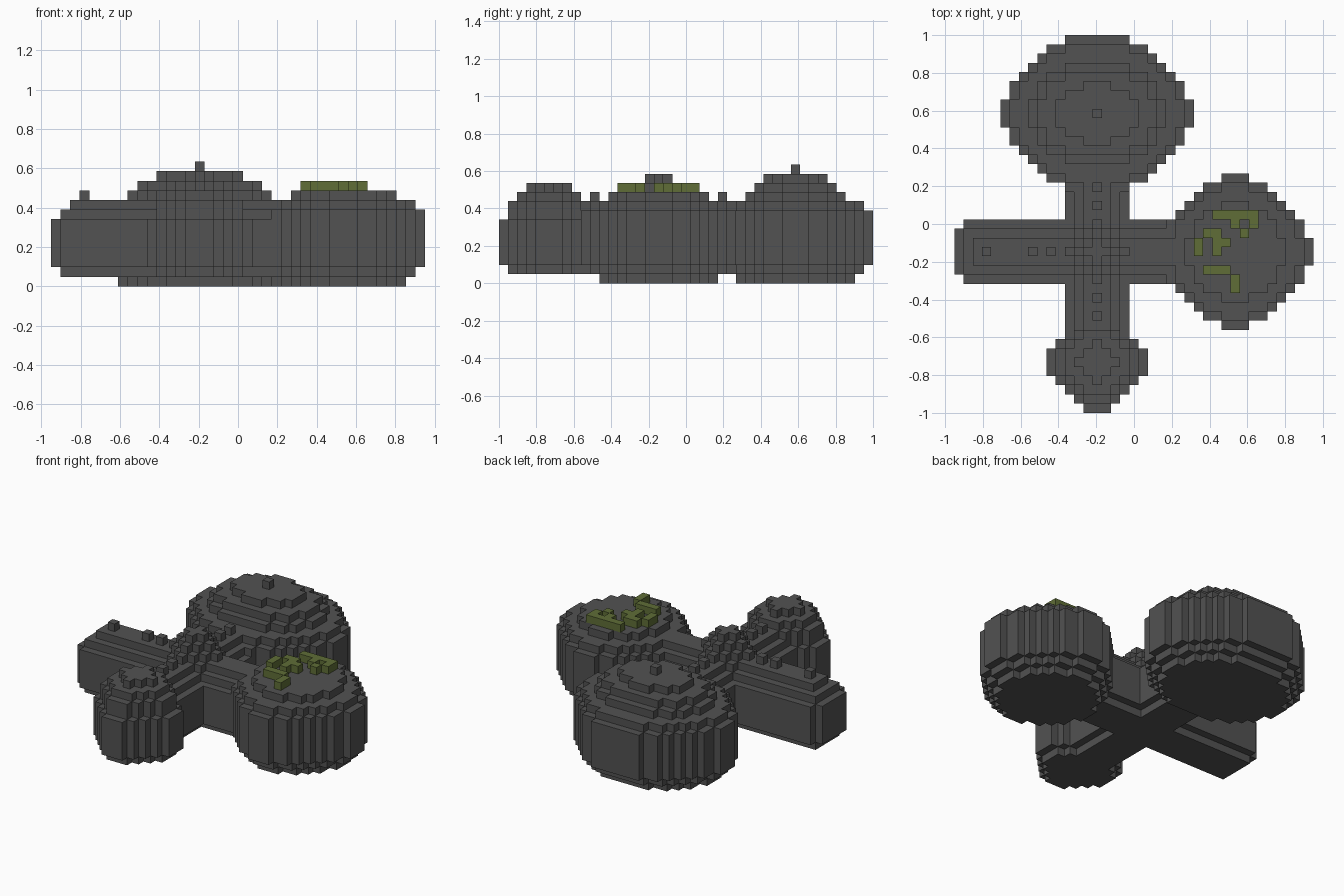
import bpy
import bmesh
from mathutils import Vector

if "Cube" in bpy.data.objects:
    bpy.data.objects.remove(bpy.data.objects["Cube"], do_unlink=True)

CELL = 2 / 41
ORIGIN = Vector((-39 / 2, -41 / 2, 0))
HUB = (15, 17)


def material(name, rgb):
    mat = bpy.data.materials.new(name)
    mat.use_nodes = True
    mat.diffuse_color = (*rgb, 1)
    mat.node_tree.nodes["Principled BSDF"].inputs["Base Color"].default_value = (*rgb, 1)
    return mat


stone = material("dark_grey", (0.085, 0.085, 0.085))
moss = material("moss_green", (0.115, 0.155, 0.038))


def inset(rows, times):
    """Shrink a list of half widths by one cell, several times."""
    for _ in range(times):
        rows = [min(a - 1, b) for a, b in zip(rows, rows[1:])]
    return rows


def disc(centre, rows, k):
    cx, cy = centre
    return {(cx + dx, cy + s * dy, k)
            for dy, half in enumerate(rows) for s in (-1, 1)
            for dx in range(-half, half + 1)}


def dome(centre, rows, insets):
    """Stack discs; insets maps each level to its inset count."""
    cells = set()
    for k, times in insets.items():
        cells |= disc(centre, inset(rows, times), k)
    return cells


def arm(direction, length):
    """Bevelled corridor running out from the hub."""
    dx, dy = direction
    widths = {1: 2, 7: 2, 8: 1, **{k: 3 for k in range(2, 7)}}
    cells = set()
    for k, half in widths.items():
        reach = length - (3 - half)
        for a in range(reach + 1):
            for b in range(-half, half + 1):
                if not (a == reach and abs(b) == half == 3):
                    cells.add((HUB[0] + a * dx - b * dy, HUB[1] + a * dy + b * dx, k))
    return cells


walls = {k: 0 for k in range(2, 8)}
parts = {}

# Large rear dome with a flat cap and a knob
rear = (15, 32)
parts["rear_dome"] = (dome(rear, [10, 10, 9, 9, 8, 7, 6, 5, 3],
                           {0: 2, 1: 1, **walls, 8: 1, 9: 3, 10: 4})
                      | disc(rear, [4, 4, 3, 1], 11) | disc(rear, [0], 12))

# Round side dome
side = (30, 17)
parts["left_dome"] = (dome(side, [8, 8, 7, 7, 6, 5, 4, 3, 1],
                           {0: 2, 1: 1, **walls, 8: 1, 9: 3}), stone)
parts["rear_dome"] = (parts["rear_dome"], stone)

# Small front dome
front = (15, 5)
parts["front_dome"] = (dome(front, [5, 5, 4, 3, 2, 1],
                            {1: 1, **walls, 7: 1, 8: 1, 9: 2})
                       | disc(front, [2, 1, 0], 10), stone)

# Stepped mound over the crossing
mound = set()
for step in range(4):
    mound |= disc(HUB, list(range(4 - step, -1, -1)), 8 + step)
parts["hub_mound"] = (mound, stone)

# Corridors
for name, direction, length in (("right_arm", (-1, 0), 15), ("left_arm", (1, 0), 10),
                                ("rear_arm", (0, 1), 10), ("front_arm", (0, -1), 9)):
    parts[name] = (arm(direction, length), stone)

# Roof knobs
knobs = {(i, HUB[1], 9) for i in (3, 8, 10)} | {(HUB[0], j, 9) for j in (10, 12, 22, 24)}
parts["roof_knobs"] = (knobs, stone)

# Moss patches on the side dome, as offsets per row
patches = {4: (-2, -1, 0, 1, 2), 3: (0, 2), 2: (-3, -2, 1), 1: (-4, -2, -1),
           0: (-4, -2), -2: (-3, -2, -1), -3: (0,), -4: (0,)}
parts["moss_patches"] = ({(side[0] + dx, side[1] + dy, 10)
                          for dy, row in patches.items() for dx in row}, moss)

solid = set().union(*(cells for cells, _ in parts.values()))
taken = set()


def build(name, cells, mat):
    """Skin the outside of a set of cells and merge flat faces."""
    bm = bmesh.new()
    corners = {}

    def vert(p):
        key = tuple(round(c) for c in p)
        if key not in corners:
            corners[key] = bm.verts.new((Vector(key) + ORIGIN) * CELL)
        return corners[key]

    for cell in sorted(cells):
        base = Vector(cell)
        for axis in range(3):
            u, v, n = Vector(), Vector(), Vector()
            n[axis] = u[(axis + 1) % 3] = v[(axis + 2) % 3] = 1
            for sign in (-1, 1):
                if tuple(round(c) for c in base + n * sign) in solid:
                    continue
                p = base + n if sign > 0 else base
                ring = [p, p + u, p + u + v, p + v]
                bm.faces.new([vert(q) for q in (ring if sign > 0 else ring[::-1])])
    bmesh.ops.dissolve_limit(bm, angle_limit=0.01, verts=bm.verts[:], edges=bm.edges[:])
    mesh = bpy.data.meshes.new(name)
    bm.to_mesh(mesh)
    bm.free()
    mesh.materials.append(mat)
    bpy.context.collection.objects.link(bpy.data.objects.new(name, mesh))


for part, (cells, mat) in parts.items():
    build(part, cells - taken, mat)
    taken |= cells
